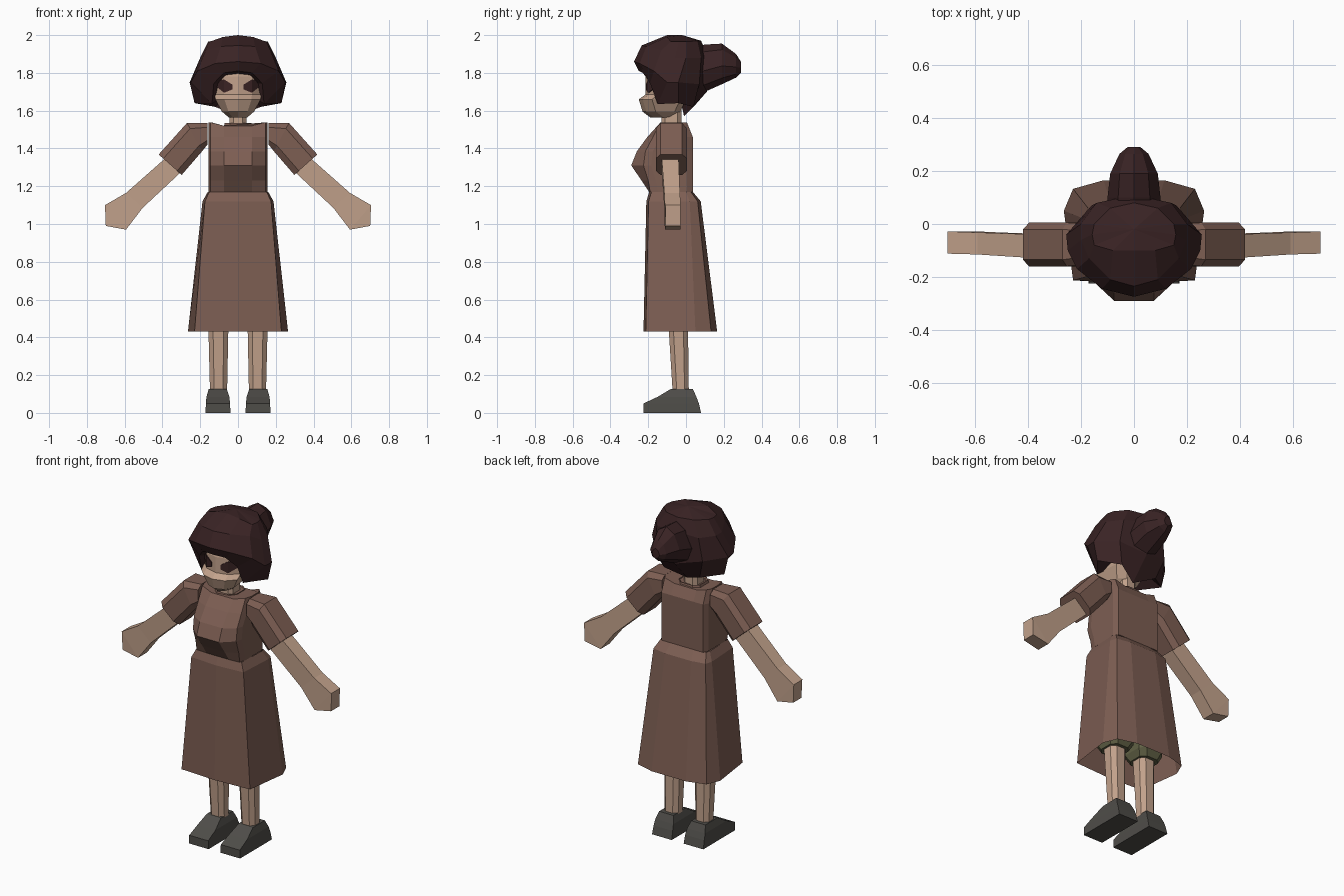
import bpy, bmesh
from mathutils import Vector

if "Cube" in bpy.data.objects:
    bpy.data.objects.remove(bpy.data.objects["Cube"])


def material(name, rgb):
    m = bpy.data.materials.new(name)
    m.diffuse_color = (*rgb, 1)
    m.use_nodes = True
    m.node_tree.nodes["Principled BSDF"].inputs["Base Color"].default_value = m.diffuse_color
    return m


SKIN = material("skin", (0.54, 0.36, 0.26))
DRESS = material("brown cloth", (0.205, 0.112, 0.086))
HAIR = material("dark hair", (0.042, 0.017, 0.018))
SHOE = material("grey leather", (0.078, 0.074, 0.066))
GREEN = material("green cloth", (0.12, 0.12, 0.06))


def loft(name, rings, mat, start=True, end=True, side=1):
    """Skin closed rings; start/end: True = flat cap, a point = fan, False = open."""
    bm = bmesh.new()
    flip = lambda p: Vector((p[0] * side, p[1], p[2]))
    rows = [[bm.verts.new(flip(p)) for p in r] for r in rings]
    n = len(rows[0])
    for a, b in zip(rows, rows[1:]):
        for i in range(n):
            j = (i + 1) % n
            bm.faces.new((a[i], a[j], b[j], b[i]))
    for cap, row in ((start, rows[0]), (end, rows[-1])):
        if cap is True:
            bm.faces.new(row)
        elif cap:
            c = bm.verts.new(flip(cap))
            for i in range(n):
                bm.faces.new((row[i], row[(i + 1) % n], c))
    bmesh.ops.recalc_face_normals(bm, faces=bm.faces)
    me = bpy.data.meshes.new(name)
    bm.to_mesh(me)
    bm.free()
    me.materials.append(mat)
    ob = bpy.data.objects.new(name, me)
    bpy.context.collection.objects.link(ob)
    return ob


def mirrored(half):
    """Close a right-hand half ring running from front to back."""
    return half + [(-x, y, z) for x, y, z in reversed(half) if abs(x) > 1e-5]


def box_ring(z, x0, x1, y0, y1, c=0.0):
    """Horizontal rectangle with chamfered corners."""
    if not c:
        return [(x0, y0, z), (x1, y0, z), (x1, y1, z), (x0, y1, z)]
    return [(x0 + c, y0, z), (x1 - c, y0, z), (x1, y0 + c, z), (x1, y1 - c, z),
            (x1 - c, y1, z), (x0 + c, y1, z), (x0, y1 - c, z), (x0, y0 + c, z)]


def limb_ring(top, bot, y0, y1, c):
    """Cross-section of an arm between an upper and a lower (x, z) point."""
    def p(t, y):
        return (top[0] + (bot[0] - top[0]) * t, y, top[1] + (bot[1] - top[1]) * t)
    if not c:
        return [p(0, y0), p(0, y1), p(1, y1), p(1, y0)]
    return [p(0, y0 + c), p(0, y1 - c), p(.2, y1), p(.8, y1),
            p(1, y1 - c), p(1, y0 + c), p(.8, y0), p(.2, y0)]


# Skirt, open at the hem
skirt = []
for z, xf, xs, yf, ys, yb in ((0.43, .23, .265, -.225, .05, .165),
                              (1.12, .175, .188, -.21, .02, .078),
                              (1.17, .152, .16, -.195, .0, .036)):
    skirt.append(mirrored([(0, yf, z), (xf, yf + .012, z), (xs, ys, z),
                           (xf, yb - (yb - ys) * .28, z), (xf * .5, yb, z), (0, yb, z)]))
loft("skirt", skirt, DRESS, start=False, end=False)

# Bodice with a fuller chest
bodice = []
for z, yf, ys, w, yb, up in ((1.17, -.195, -.19, .155, .036, 0),
                             (1.23, -.235, -.2, .155, .036, 0),
                             (1.31, -.29, -.225, .155, .036, 0),
                             (1.385, -.26, -.215, .155, .036, 0),
                             (1.46, -.205, -.175, .157, .036, 0),
                             (1.52, -.15, -.135, .157, .005, .018)):
    bodice.append(mirrored([(.075, yf, z), (.145, ys, z + up), (w, ys + .04, z + up),
                            (w, yb - .03, z + up), (.14, yb, z + up), (.075, yb, z)]))
loft("bodice", bodice, DRESS)
loft("collar", [box_ring(1.50, -.08, .08, -.15, .005, .03),
                box_ring(1.535, -.07, .07, -.14, -.005, .03),
                box_ring(1.51, -.055, .055, -.13, -.02, .03)],
     DRESS, start=False, end=False)
loft("neck", [box_ring(1.48, -.045, .045, -.13, -.025, .02),
              box_ring(1.62, -.045, .045, -.13, -.025, .02)], SKIN)

# Head with a centre ridge and a projecting mouth
head = []
for z, w, yf, yb in ((1.565, .05, -.19, -.06), (1.595, .085, -.23, -.03),
                     (1.66, .12, -.25, .0), (1.685, .122, -.215, .02),
                     (1.78, .122, -.215, .04), (1.88, .1, -.19, .04)):
    head.append(mirrored([(0, yf, z), (w * .6, yf + .02, z), (w, yf + .07, z),
                          (w * .85, yb - .03, z), (w * .4, yb, z)]))
loft("head", head, SKIN)

# Hair cap: one column per direction from front to back, crown to lower edge
columns = [
    [(0, -.10, 2.0), (0, -.235, 1.945), (0, -.275, 1.86), (0, -.25, 1.81)],
    [(.08, -.10, 1.99), (.09, -.21, 1.94), (.12, -.245, 1.85), (.075, -.228, 1.80)],
    [(.15, -.08, 1.965), (.17, -.13, 1.92), (.215, -.17, 1.81), (.128, -.19, 1.745)],
    [(.158, -.04, 1.965), (.2, -.06, 1.88), (.25, -.10, 1.75), (.138, -.15, 1.635)],
    [(.15, .0, 1.965), (.2, .0, 1.88), (.256, -.04, 1.75), (.23, -.04, 1.64)],
    [(.09, .06, 1.97), (.14, .08, 1.88), (.16, .07, 1.74), (.12, .04, 1.62)],
    [(0, .08, 1.97), (0, .11, 1.9), (0, .11, 1.70), (0, -.01, 1.57)],
]
loft("hair_cap", [mirrored([c[r] for c in columns]) for r in range(4)], HAIR,
     start=(0, -.02, 2.0), end=(0, -.05, 1.74))

# Hair bun at the back
bun = []
for y, w, z0, z1 in ((.03, .1, 1.68, 1.93), (.1, .1, 1.70, 1.95), (.19, .09, 1.74, 1.955),
                     (.265, .055, 1.775, 1.90), (.29, .025, 1.80, 1.86)):
    h = z1 - z0
    bun.append(mirrored([(0, y, z0), (w * .75, y, z0 + h * .15), (w, y, z0 + h * .45),
                         (w * .6, y, z0 + h * .85), (0, y, z1)]))
loft("hair_bun", bun, HAIR)

for side, tag in ((1, "right"), (-1, "left")):
    # Thin eye plates bent along the face
    plates = []
    for x, y, lo, hi in ((.03, -.207, 1.712, 1.738), (.0732, -.195, 1.695, 1.765),
                         (.119, -.148, 1.73, 1.755)):
        plates.append([(x, y - .006, lo), (x, y - .006, hi), (x, y + .002, hi), (x, y + .002, lo)])
    loft("eye_" + tag, plates, HAIR, side=side)

    # Sleeve, arm and hand
    loft("sleeve_" + tag, [limb_ring((.162, 1.535), (.162, 1.42), -.15, 0, .03),
                           limb_ring((.27, 1.535), (.19, 1.385), -.16, .005, .025),
                           limb_ring((.42, 1.368), (.298, 1.26), -.16, .005, .025)],
         DRESS, side=side)
    loft("arm_" + tag, [limb_ring((.36, 1.37), (.28, 1.295), -.13, -.04, 0),
                        limb_ring((.592, 1.165), (.505, 1.085), -.115, -.032, 0),
                        limb_ring((.704, 1.1), (.593, .97), -.112, -.028, 0),
                        limb_ring((.704, 1.095), (.70, .99), -.108, -.028, 0)],
         SKIN, side=side)

    # Leg, shoe and under-skirt shorts
    loft("leg_" + tag, [box_ring(.1, .058, .148, -.07, .015, .022),
                        box_ring(.5, .05, .158, -.095, .01, .025),
                        box_ring(.7, .04, .165, -.1, .02, .025)], SKIN, side=side)
    loft("shoe_" + tag, [box_ring(0, .04, .172, -.225, .08),
                         box_ring(.05, .042, .17, -.225, .068),
                         box_ring(.085, .046, .167, -.15, .055),
                         box_ring(.127, .06, .155, -.08, .036)], SHOE, side=side)
    loft("shorts_" + tag, [box_ring(.48, .04, .17, -.11, .03, .03),
                           box_ring(.52, .02, .185, -.13, .05, .03),
                           box_ring(.8, .0, .17, -.13, .05, .03)], GREEN, side=side)
